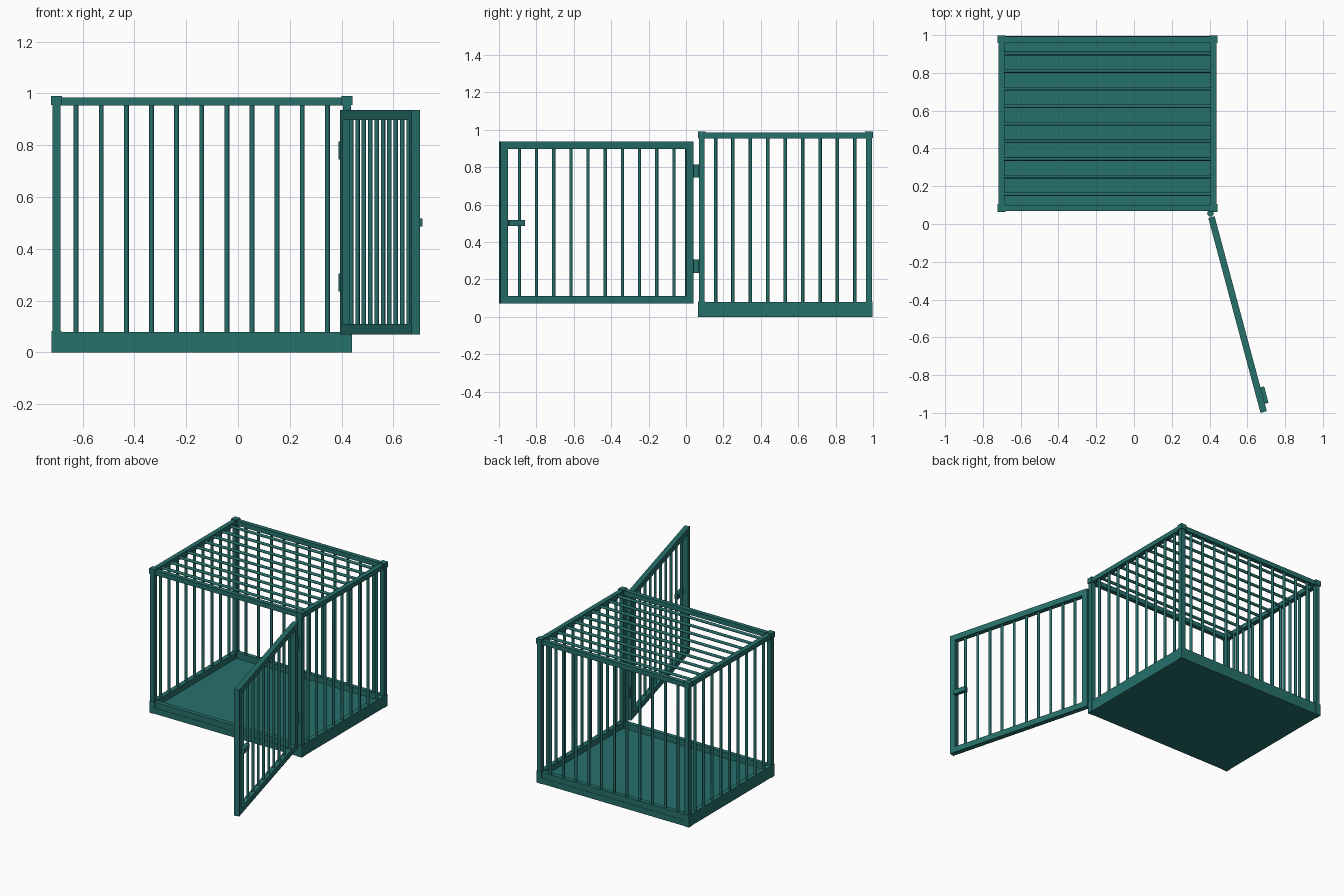
import bpy, math
from mathutils import Matrix, Vector

if "Cube" in bpy.data.objects:
    bpy.data.objects.remove(bpy.data.objects["Cube"])

teal = bpy.data.materials.new("dark teal metal")
teal.diffuse_color = (0.019, 0.16, 0.145, 1)
teal.use_nodes = True
teal.node_tree.nodes["Principled BSDF"].inputs["Base Color"].default_value = teal.diffuse_color

I = Matrix.Identity(4)


def box(name, lo, hi, m=I):
    """Box between two corners, optionally moved by a matrix."""
    lo, hi = Vector(lo), Vector(hi)
    bpy.ops.mesh.primitive_cube_add(size=1)
    o = bpy.context.object
    o.name = name
    o.data.transform(m @ Matrix.Translation((lo + hi) / 2) @ Matrix.Diagonal((*(hi - lo), 1)))
    o.data.materials.append(teal)
    return o


def rod(name, a, b, r, m=I, sides=8):
    """Round bar from a to b."""
    a, b = Vector(a), Vector(b)
    bpy.ops.mesh.primitive_cylinder_add(vertices=sides, radius=r, depth=(b - a).length)
    o = bpy.context.object
    o.name = name
    rot = (b - a).to_track_quat('Z', 'Y').to_matrix().to_4x4()
    o.data.transform(m @ Matrix.Translation((a + b) / 2) @ rot)
    o.data.materials.append(teal)
    bpy.ops.object.shade_smooth_by_angle(angle=math.radians(50))
    return o


# Cage outline
X0, X1, Y0, Y1 = -0.717, 0.437, 0.068, 0.994
W = 0.032
BASE, RAIL0, RAIL1 = 0.08, 0.953, 0.985

# Floor slab and raised rim
box("floor", (X0, Y0, 0), (X1, Y1, 0.04))
for name, z0, z1 in (("base_rim", 0.04, BASE), ("top_rail", RAIL0, RAIL1)):
    box(name + "_front", (X0 + W, Y0 + .002, z0), (X1 - W, Y0 + W, z1))
    box(name + "_back", (X0 + W, Y1 - W, z0), (X1 - W, Y1 - .002, z1))
    box(name + "_left", (X0, Y0, z0), (X0 + W, Y1, z1))
    box(name + "_right", (X1 - W, Y0, z0), (X1, Y1, z1))

# Corner posts with caps at the top and feet at the bottom
for x in (X0 + W / 2, X1 - W / 2):
    for y in (Y0 + W / 2, Y1 - W / 2):
        box("corner_post", (x - .0155, y - .0155, .04), (x + .0155, y + .0155, RAIL1))
        c = 0.021
        box("corner_cap", (x - c, y - c, 0.955), (x + c, y + c, 0.991))
        box("corner_foot", (x - c + .002, y - c + .002, 0.0), (x + c - .002, y + c - .002, 0.082))

# Back wall bars
for i in range(11):
    x = -0.625 + 0.097 * i
    rod("back_bar", (x, Y1 - W / 2, 0.07), (x, Y1 - W / 2, 0.96), 0.0095)

# Side wall bars and roof bars
for i in range(9):
    y = 0.158 + 0.0931 * i
    for x in (X0 + W / 2, X1 - W / 2):
        rod("side_bar", (x, y, 0.07), (x, y, 0.96), 0.0095)
    rod("roof_bar", (X0 + W - .005, y, 0.969), (X1 - W + .005, y, 0.969), 0.0095)

# Open door: local x runs along the door, away from the hinge
D = Matrix.Translation((0.405, 0.055, 0)) @ Matrix.Rotation(math.radians(-75), 4, 'Z')
U0, U1, T, Z0, Z1, F = 0.019, 1.0875, 0.0175, 0.07, 0.937, 0.04
box("door_hinge_stile", (U0, -T, Z0), (U0 + F, T, Z1), D)
box("door_latch_stile", (U1 - F, -T, Z0), (U1, T, Z1), D)
box("door_bottom_rail", (U0 + F, -T, Z0), (U1 - F, T, Z0 + F), D)
box("door_top_rail", (U0 + F, -T, Z1 - F), (U1 - F, T, Z1), D)
for i in range(10):
    u = 0.124 + 0.095 * i
    rod("door_bar", (u, 0, Z0 + F - .01), (u, 0, Z1 - F + .01), 0.009, D)

# Latch on the outer face of the door
box("latch", (0.957, T - .006, 0.486), (1.047, T + .02, 0.518), D)

# Hinges
for z in (0.27, 0.78):
    rod("hinge", (0.405, 0.056, z - .035), (0.405, 0.056, z + .035), 0.0175, sides=12)
